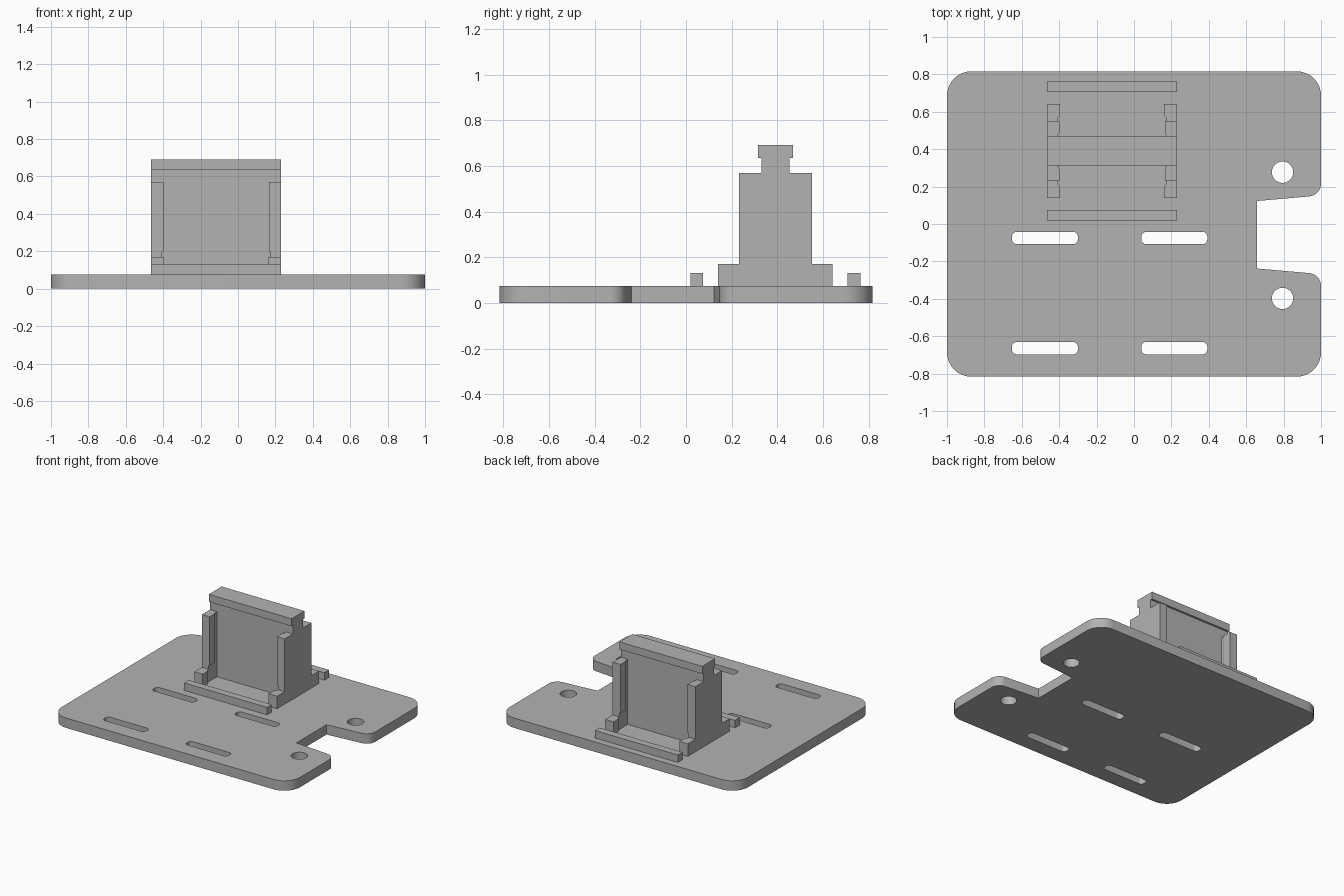
import bpy
import bmesh
import math
from mathutils import Vector

cube = bpy.data.objects.get("Cube")
if cube:
    bpy.data.objects.remove(cube, do_unlink=True)

grey = bpy.data.materials.new("plain grey")
grey.use_nodes = True
GREY = (0.45, 0.45, 0.45, 1)
grey.diffuse_color = GREY
grey.node_tree.nodes["Principled BSDF"].inputs["Base Color"].default_value = GREY


def prism(name, outline, low, high, axis="z"):
    """Extrude a closed outline along z (points are x, y) or x (points are y, z)."""
    place = (lambda a, b: (a, b, low)) if axis == "z" else (lambda a, b: (low, a, b))
    step = Vector((0, 0, high - low)) if axis == "z" else Vector((high - low, 0, 0))
    bm = bmesh.new()
    face = bm.faces.new([bm.verts.new(place(*p)) for p in outline])
    top = bmesh.ops.extrude_face_region(bm, geom=[face], use_keep_orig=True)["geom"]
    bmesh.ops.translate(bm, vec=step, verts=[g for g in top if isinstance(g, bmesh.types.BMVert)])
    bmesh.ops.recalc_face_normals(bm, faces=bm.faces)
    mesh = bpy.data.meshes.new(name)
    bm.to_mesh(mesh)
    bm.free()
    mesh.materials.append(grey)
    obj = bpy.data.objects.new(name, mesh)
    bpy.context.collection.objects.link(obj)
    return obj


def rounded(corners, steps=10):
    """Fillet a polygon given as (x, y, radius) corners."""
    pts = []
    for i, (x, y, r) in enumerate(corners):
        p = Vector((x, y))
        if r == 0:
            pts.append(p)
            continue
        a = (Vector(corners[i - 1][:2]) - p).normalized()
        b = (Vector(corners[(i + 1) % len(corners)][:2]) - p).normalized()
        half = a.angle(b) / 2
        centre = p + (a + b).normalized() * (r / math.sin(half))
        start = p + a * (r / math.tan(half)) - centre
        end = p + b * (r / math.tan(half)) - centre
        for k in range(steps + 1):
            t = k / steps
            sweep = math.pi - 2 * half
            d = (start * math.sin((1 - t) * sweep) + end * math.sin(t * sweep)) / math.sin(sweep)
            pts.append(centre + d)
    return [tuple(p) for p in pts]


def rect(x0, x1, y0, y1, r=0):
    return [(x0, y0, r), (x1, y0, r), (x1, y1, r), (x0, y1, r)]


# Base plate with a flared notch on its left edge
T = 0.075
plate = prism("base_plate", rounded([
    (-1, -0.816, 0.13), (1, -0.816, 0.13), (1, -0.268, 0.07), (0.657, -0.238, 0),
    (0.657, 0.123, 0), (1, 0.153, 0.07), (1, 0.816, 0.13), (-1, 0.816, 0.13)]), 0, T)

# Strap slots and round screw holes
cutters = []
for x0 in (-0.653, 0.039):
    for y in (-0.075, -0.664):
        slot = rounded(rect(x0, x0 + 0.353, y - 0.033, y + 0.033, 0.026), 6)
        cutters.append(prism("slot_cutter", slot, -0.1, 0.2))
for y in (0.277, -0.398):
    ring = [(0.794 + 0.057 * math.cos(math.tau * k / 40),
             y + 0.057 * math.sin(math.tau * k / 40)) for k in range(40)]
    cutters.append(prism("hole_cutter", ring, -0.1, 0.2))
bpy.context.view_layer.objects.active = plate
for c in cutters:
    c.hide_render = True
    mod = plate.modifiers.new("cut", "BOOLEAN")
    mod.operation, mod.solver, mod.object = "DIFFERENCE", "EXACT", c
    bpy.ops.object.modifier_apply(modifier=mod.name)
    bpy.data.objects.remove(c, do_unlink=True)
bpy.ops.object.select_all(action="DESELECT")
plate.select_set(True)
bpy.ops.object.shade_smooth_by_angle(angle=math.radians(30))

# Upright wall with a wider cap, as one T-shaped section
CX, CY, HALF = -0.1175, 0.391, 0.3475
W, CAP = 0.0615, 0.077
section = [(-W, T), (W, T), (W, 0.635), (CAP, 0.635), (CAP, 0.692),
           (-CAP, 0.692), (-CAP, 0.635), (-W, 0.635)]
prism("centre_wall", [(CY + y, z) for y, z in section], CX - HALF, CX + HALF, "x")

# Guide posts, their lower necks and feet, mirrored to the four corners
LIP, SLOT, FOOT = 0.282, 0.290, 0.277
post = [(HALF, W), (HALF, 0.16), (LIP, 0.16), (LIP, 0.096), (SLOT, 0.082), (SLOT, W)]
neck = [(HALF, W), (HALF, 0.16), (SLOT, 0.16), (SLOT, W)]
foot = [(HALF, W), (HALF, 0.251), (FOOT, 0.251), (FOOT, 0.19), (SLOT, 0.176), (SLOT, W)]
for sx, side in ((-1, "right"), (1, "left")):
    for sy, end in ((-1, "front"), (1, "back")):
        for part, shape, z0, z1 in (("foot", foot, T, 0.17), ("post_neck", neck, 0.17, 0.2),
                                    ("guide_post", post, 0.2, 0.57)):
            prism(f"{end}_{side}_{part}", [(CX + sx * x, CY + sy * y) for x, y in shape], z0, z1)

# Low retaining rails in front of and behind the holder
for sy, end in ((-1, "front"), (1, "back")):
    y0, y1 = sorted((CY + sy * 0.316, CY + sy * 0.372))
    prism(f"{end}_rail", [p[:2] for p in rect(CX - HALF, CX + HALF, y0, y1)], T, 0.132)
